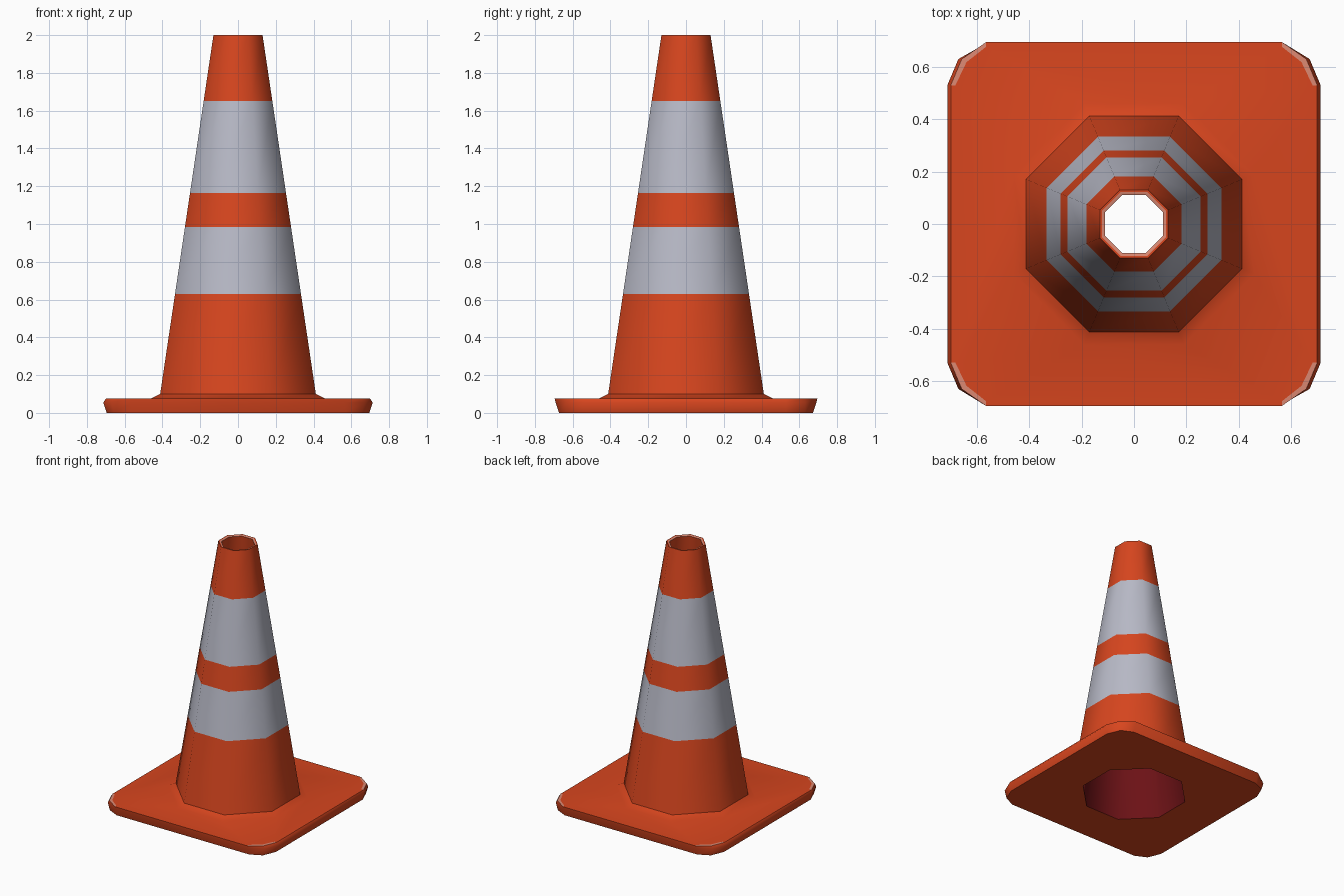
import bpy, bmesh, math

if "Cube" in bpy.data.objects:
    bpy.data.objects.remove(bpy.data.objects["Cube"])


def material(name, rgb):
    m = bpy.data.materials.new(name)
    m.diffuse_color = (*rgb, 1)
    m.use_nodes = True
    m.node_tree.nodes["Principled BSDF"].inputs["Base Color"].default_value = m.diffuse_color
    return m


orange = material("orange plastic", (0.68, 0.06, 0.013))
grey = material("reflective grey", (0.48, 0.49, 0.57))
red = material("inner dark red", (0.15, 0.006, 0.008))
pale = material("worn pale orange", (0.72, 0.25, 0.17))


def polygon(bm, apothem, z, n=8):
    """Ring of n vertices with flats facing the axes."""
    r = apothem / math.cos(math.pi / n)
    return [bm.verts.new((r * math.cos((i + 0.5) * math.tau / n),
                          r * math.sin((i + 0.5) * math.tau / n), z)) for i in range(n)]


def slab_ring(bm, hx, hy, z, inset=0):
    """Rectangle with two-segment rounded corners."""
    c = [(hx, 0.53), (hx - 0.042, 0.63 - inset), (0.565, hy)]
    pts = c + [(-x, y) for x, y in c[::-1]]
    pts += [(-x, -y) for x, y in pts]
    return [bm.verts.new((x, y, z)) for x, y in pts]


def skin(bm, rings, mat=0):
    faces = []
    for a, b in zip(rings, rings[1:]):
        n = len(a)
        for i in range(n):
            j = (i + 1) % n
            f = bm.faces.new((a[i], a[j], b[j], b[i]))
            f.material_index = mat
            faces.append(f)
    return faces


def fill_between(bm, *rings):
    edges = []
    for r in rings:
        for i in range(len(r)):
            pair = (r[i], r[(i + 1) % len(r)])
            edges.append(bm.edges.get(pair) or bm.edges.new(pair))
    bmesh.ops.triangle_fill(bm, edges=edges, use_beauty=True)


def finish(bm, name, mats, angle):
    bmesh.ops.recalc_face_normals(bm, faces=bm.faces[:])
    me = bpy.data.meshes.new(name)
    bm.to_mesh(me)
    bm.free()
    for m in mats:
        me.materials.append(m)
    ob = bpy.data.objects.new(name, me)
    bpy.context.collection.objects.link(ob)
    bpy.ops.object.select_all(action='DESELECT')
    ob.select_set(True)
    bpy.context.view_layer.objects.active = ob
    bpy.ops.object.shade_smooth_by_angle(angle=math.radians(angle))
    return ob


# Cone and base as one hollow shell
bm = bmesh.new()
slab = [slab_ring(bm, 0.695, 0.672, 0), slab_ring(bm, 0.713, 0.69, 0.055),
        slab_ring(bm, 0.70, 0.695, 0.075), slab_ring(bm, 0.682, 0.677, 0.076, 0.012)]
skin(bm, slab[:3])
# Worn corner edges on top of the base
for f in skin(bm, slab[2:]):
    c = f.calc_center_median()
    if abs(c.x) > 0.5 and abs(c.y) > 0.5:
        f.material_index = 3
outer = [polygon(bm, 0.46, 0.076)]
for z in [0.1, 0.63, 0.985, 1.165, 1.65, 2.0]:
    outer.append(polygon(bm, 0.412 - 0.282 * (z - 0.1) / 1.9, z))
# Cone outside with two reflective stripes
for k in range(6):
    skin(bm, outer[k:k + 2], 1 if k in (2, 4) else 0)
# Rim and hollow inside
rim = [outer[-1], polygon(bm, 0.122, 2.0), polygon(bm, 0.11, 1.995)]
skin(bm, rim[:2])
skin(bm, rim[1:], 3)
inner = [polygon(bm, 0.142, 1.75), polygon(bm, 0.35, 0)]
skin(bm, [rim[2], inner[0]])
skin(bm, inner, 2)
fill_between(bm, slab[3], outer[0])
fill_between(bm, slab[0], inner[1])
finish(bm, "traffic_cone", [orange, grey, red, pale], 50)
